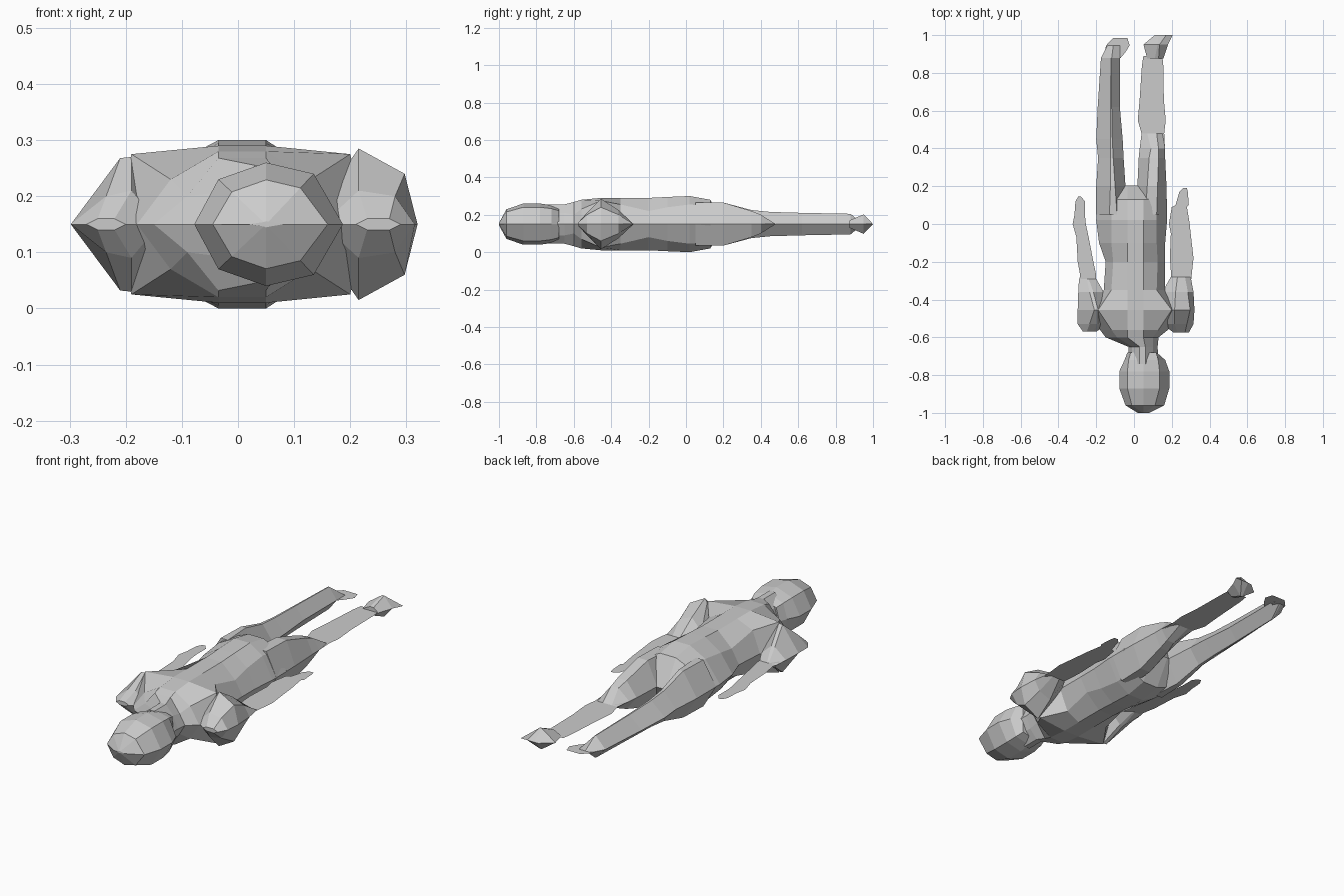
import bpy, bmesh

MID = 0.15  # the body is mirrored above and below this height

grey = bpy.data.materials.new("plain grey")
grey.diffuse_color = (0.6, 0.6, 0.6, 1)


def finish(name, bm):
    bmesh.ops.remove_doubles(bm, verts=bm.verts, dist=0.0005)
    me = bpy.data.meshes.new(name)
    bm.to_mesh(me)
    bm.free()
    me.materials.append(grey)
    ob = bpy.data.objects.new(name, me)
    bpy.context.collection.objects.link(ob)


def puff(name, sections):
    """Loft along y. Section: y, then (x, half height) from left rim to right rim."""
    bm = bmesh.new()
    rings = []
    for y, *pts in sections:
        ring = [(x, y, MID + h) for x, h in pts]
        ring += [(x, y, MID - h) for x, h in pts[-2:0:-1]]
        rings.append([bm.verts.new(p) for p in ring])
    n = len(rings[0])
    for a, b in zip(rings, rings[1:]):
        for i in range(n):
            j = (i + 1) % n
            bm.faces.new((a[i], a[j], b[j], b[i]))
    bm.faces.new(rings[0])
    bm.faces.new(rings[-1])
    bmesh.ops.remove_doubles(bm, verts=bm.verts, dist=0.0005)
    bmesh.ops.dissolve_degenerate(bm, edges=bm.edges, dist=0.0005)
    bmesh.ops.recalc_face_normals(bm, faces=bm.faces)
    finish(name, bm)


def sheet(name, spans):
    """Flat limb: rows of y, left x, right x."""
    bm = bmesh.new()
    rows = [[bm.verts.new((x, y, MID)) for x in (l, r)] for y, l, r in spans]
    for a, b in zip(rows, rows[1:]):
        bm.faces.new((a[0], a[1], b[1], b[0]))
    finish(name, bm)


# head: ridge in the middle, shoulders of the curve either side
def head_row(y, l, r, k):
    return (y, (l, 0), (0.05 - 0.085 * k, 0.08 * k), (0.05, 0.11 * k),
            (0.05 + 0.085 * k, 0.09 * k), (r, 0))


puff("head", [head_row(-1.0, 0.02, 0.08, 0.05), head_row(-0.96, -0.045, 0.16, 0.72),
              head_row(-0.87, -0.078, 0.187, 1), head_row(-0.78, -0.078, 0.187, 1),
              head_row(-0.72, -0.05, 0.165, 0.92), head_row(-0.68, -0.035, 0.12, 0.8)])


# neck and torso
def trunk(y, l, r, side, h, li=-0.12, ri=0.12, lm=-0.035, rm=0.05):
    return (y, (l, 0), (li, side), (lm, h), (rm, h), (ri, side), (r, 0))


puff("torso", [
    trunk(-0.74, -0.03, 0.13, 0.06, 0.105, -0.01, 0.10, 0.03, 0.06),
    trunk(-0.65, -0.03, 0.125, 0.06, 0.105, -0.01, 0.10, 0.03, 0.06),
    trunk(-0.60, -0.15, 0.13, 0.05, 0.118, -0.09, 0.10),
    trunk(-0.56, -0.18, 0.18, 0.08, 0.13, -0.12, 0.13),
    trunk(-0.455, -0.22, 0.23, 0.125, 0.14, -0.19, 0.20),
    trunk(-0.35, -0.16, 0.165, 0.105, 0.14),
    trunk(-0.20, -0.15, 0.165, 0.07, 0.14, -0.11, 0.125),
    trunk(-0.10, -0.185, 0.165, 0.09, 0.145),
    trunk(0.02, -0.20, 0.175, 0.105, 0.15),
    trunk(0.13, -0.195, 0.175, 0.095, 0.13),
    trunk(0.205, -0.12, 0.12, 0, 0, -0.10, 0.10)])

# upper arms
puff("left_upper_arm", [
    (-0.57, (-0.27, 0), (-0.25, 0.01), (-0.22, 0.01), (-0.2, 0)),
    (-0.53, (-0.298, 0), (-0.235, 0.05), (-0.19, 0.06), (-0.14, 0)),
    (-0.455, (-0.298, 0), (-0.21, 0.118), (-0.19, 0.12), (-0.12, 0)),
    (-0.36, (-0.295, 0), (-0.235, 0.05), (-0.215, 0.05), (-0.16, 0)),
    (-0.29, (-0.29, 0), (-0.25, 0), (-0.24, 0), (-0.2, 0))])
puff("right_upper_arm", [
    (-0.575, (0.21, 0), (0.23, 0.01), (0.27, 0.01), (0.29, 0)),
    (-0.53, (0.15, 0), (0.215, 0.06), (0.28, 0.05), (0.315, 0)),
    (-0.455, (0.12, 0), (0.215, 0.135), (0.297, 0.09), (0.32, 0)),
    (-0.36, (0.15, 0), (0.22, 0.075), (0.285, 0.05), (0.315, 0)),
    (-0.28, (0.195, 0), (0.23, 0), (0.27, 0), (0.3, 0))])

# flat forearms and hands
sheet("left_forearm", [(-0.33, -0.295, -0.2), (-0.27, -0.285, -0.2), (-0.2, -0.298, -0.215),
                       (-0.07, -0.305, -0.24), (0.0, -0.325, -0.255), (0.05, -0.315, -0.26),
                       (0.12, -0.31, -0.26), (0.145, -0.295, -0.28)])
sheet("right_forearm", [(-0.32, 0.2, 0.3), (-0.18, 0.19, 0.315), (-0.05, 0.195, 0.3),
                        (0.0, 0.185, 0.295), (0.09, 0.2, 0.28), (0.1, 0.22, 0.29),
                        (0.17, 0.24, 0.285), (0.19, 0.26, 0.28)])


# legs
def leg(y, l, r, a, b, h):
    return (y, (l, 0), (a, h), (b, h), (r, 0))


puff("left_leg", [leg(0.05, -0.2, -0.03, -0.13, -0.09, 0.115),
                  leg(0.2, -0.2, -0.045, -0.125, -0.10, 0.115),
                  leg(0.35, -0.19, -0.055, -0.125, -0.11, 0.075),
                  leg(0.45, -0.20, -0.06, -0.125, -0.115, 0.065),
                  leg(0.62, -0.192, -0.075, -0.125, -0.118, 0.06),
                  leg(0.88, -0.175, -0.075, -0.122, -0.118, 0.055),
                  leg(0.945, -0.14, -0.075, -0.12, -0.11, 0)])
sheet("left_foot", [(0.88, -0.16, -0.07), (0.91, -0.155, -0.045), (0.945, -0.148, -0.023),
                    (0.985, -0.11, -0.035)])
puff("right_leg", [leg(0.05, 0.01, 0.175, 0.06, 0.12, 0.115),
                   leg(0.2, 0.018, 0.172, 0.07, 0.125, 0.115),
                   leg(0.35, 0.025, 0.165, 0.08, 0.13, 0.07),
                   leg(0.40, 0.03, 0.165, 0.09, 0.13, 0.05),
                   leg(0.48, 0.04, 0.15, 0.07, 0.12, 0)])
sheet("right_shin", [(0.38, 0.03, 0.165), (0.48, 0.04, 0.16), (0.55, 0.02, 0.168),
                     (0.66, 0.03, 0.158), (0.84, 0.042, 0.155), (0.89, 0.05, 0.15)])
puff("right_foot", [leg(0.875, 0.07, 0.155, 0.11, 0.13, 0.02),
                    leg(0.95, 0.05, 0.18, 0.125, 0.135, 0.052),
                    leg(1.0, 0.11, 0.205, 0.13, 0.17, 0)])
